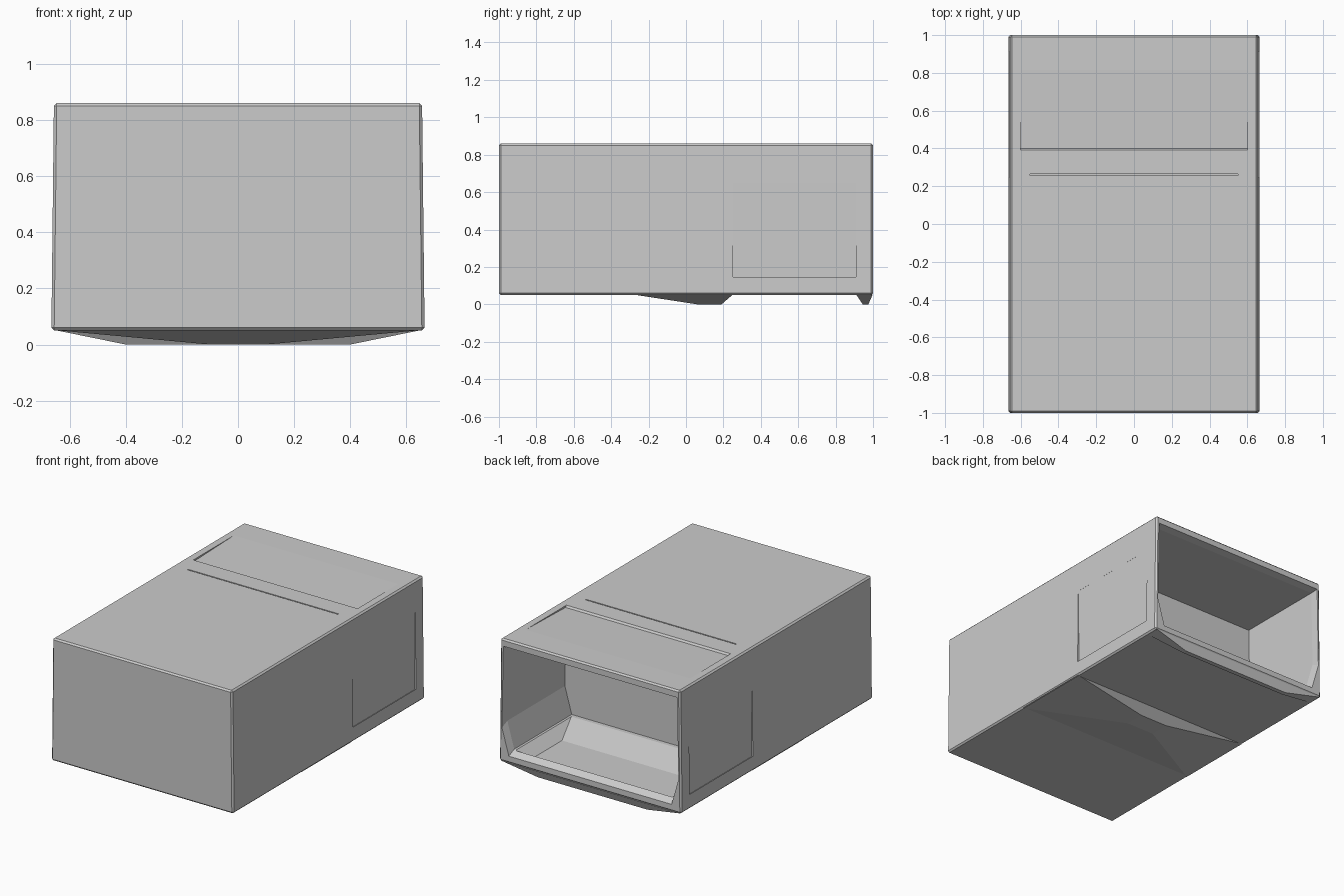
import bpy, bmesh

if "Cube" in bpy.data.objects:
    bpy.data.objects.remove(bpy.data.objects["Cube"])

grey = bpy.data.materials.new("plain grey")
grey.use_nodes = True
colour = (0.6, 0.6, 0.6, 1)
grey.diffuse_color = colour
grey.node_tree.nodes["Principled BSDF"].inputs["Base Color"].default_value = colour


def hull(name, points, cutter=False):
    """Convex solid around a few points."""
    bm = bmesh.new()
    for p in points:
        bm.verts.new(p)
    bmesh.ops.convex_hull(bm, input=bm.verts)
    bmesh.ops.dissolve_limit(bm, angle_limit=0.002, verts=bm.verts, edges=bm.edges)
    bmesh.ops.recalc_face_normals(bm, faces=bm.faces)
    mesh = bpy.data.meshes.new(name)
    bm.to_mesh(mesh)
    bm.free()
    ob = bpy.data.objects.new(name, mesh)
    mesh.materials.append(grey)
    bpy.context.collection.objects.link(ob)
    if cutter:
        ob.hide_render = True
        ob.hide_viewport = True
        ob.display_type = 'WIRE'
    return ob


def rect(x, y0, y1, z):
    """Mirrored horizontal rectangle."""
    return [(s * x, y, z) for s in (-1, 1) for y in (y0, y1)]


def cut(target, cutter):
    mod = target.modifiers.new(cutter.name, 'BOOLEAN')
    mod.operation = 'DIFFERENCE'
    mod.solver = 'EXACT'
    mod.object = cutter


# Main case, slightly narrower at the top
case = hull("case", rect(0.665, -1, 1, 0.05) + rect(0.656, -1, 1, 0.86))
bevel = case.modifiers.new("edge bevel", 'BEVEL')
bevel.width = 0.01
bevel.segments = 1

# Rear compartment with angled lower corners
half = [(0.63, 0.805), (0.64, 0.3), (0.59, 0.125)]
section = [(s * x, z) for s in (-1, 1) for x, z in half]
cut(case, hull("compartment_cutter",
               [(x, y, z) for x, z in section for y in (0.35, 1.05)], True))

# Flared mouth
cut(case, hull("mouth_cutter",
               [(x, 0.95, z) for x, z in section]
               + [(x * 1.01, 1.02, z + (0.01 if z > 0.5 else -0.04)) for x, z in section], True))

# Sunken floor with a ramp at its inner end
cut(case, hull("floor_cutter",
               rect(0.58, 0.36, 0.96, 0.13) + rect(0.5, 0.58, 0.93, 0.065), True))

# Tapered recesses on both sides
for side, name in ((-1, "right"), (1, "left")):
    wedge = [(side * x, y, z) for y in (0.25, 0.91)
             for x, z in ((0.652, 0.14), (0.68, 0.155), (0.658, 0.65), (0.68, 0.65))]
    cut(case, hull(name + "_recess_cutter", wedge, True))

# Tapered recess and cross groove on the top
cut(case, hull("top_recess_cutter",
               rect(0.6, 0.4, 0.4, 0.848)[::2] + rect(0.6, 0.39, 0.85, 0.861), True))
cut(case, hull("top_groove_cutter",
               rect(0.55, 0.256, 0.264, 0.85) + rect(0.55, 0.256, 0.264, 0.88), True))

# Bulge beneath the middle
hull("belly_bulge", rect(0.66, -0.28, 0.25, 0.052) + rect(0.1, 0.06, 0.19, 0))

# Lip beneath the opening
hull("rear_lip", rect(0.655, 0.91, 0.998, 0.052) + rect(0.55, 0.92, 0.99, 0.04)
     + rect(0.4, 0.945, 0.975, 0))
